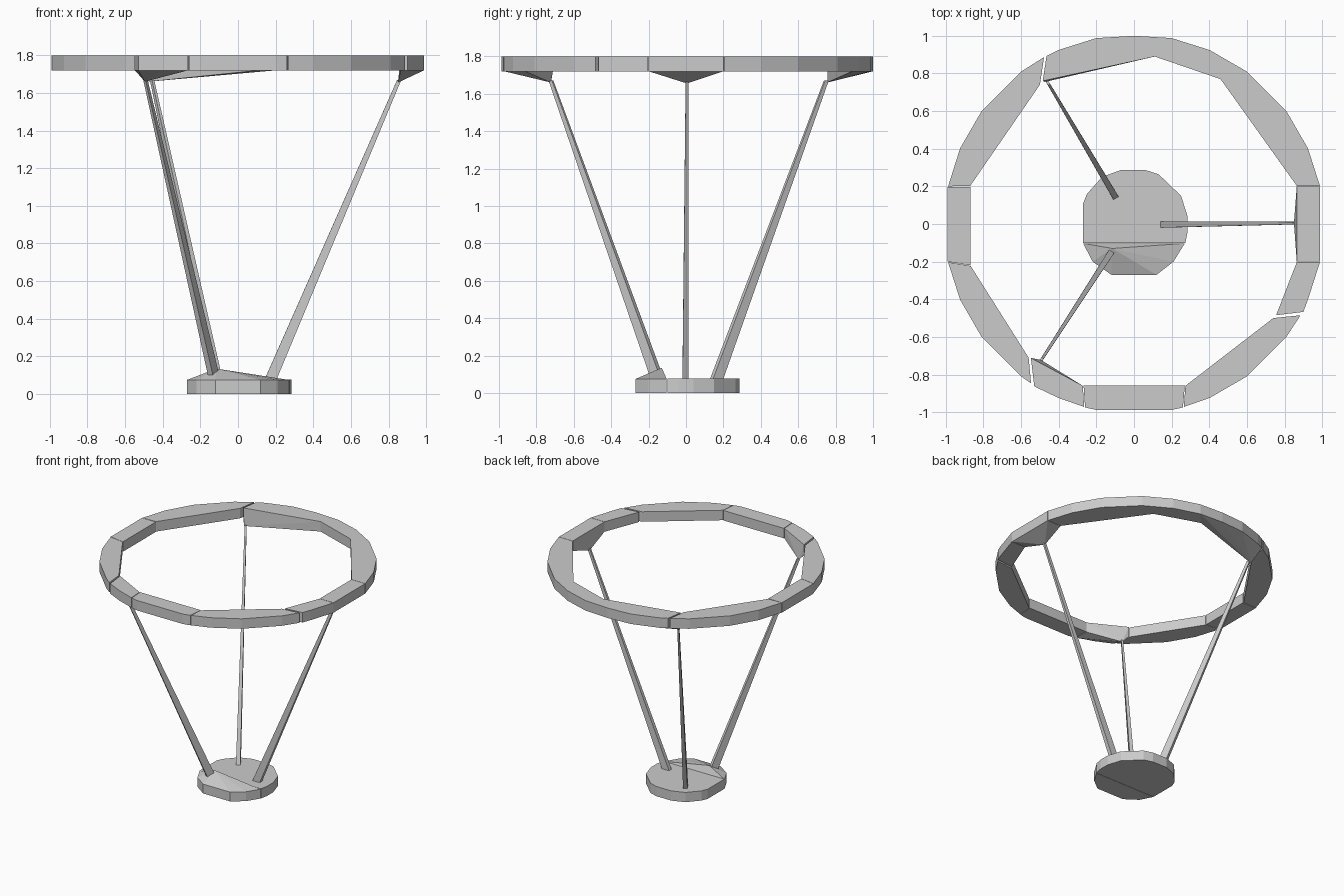
import bpy, bmesh
from math import radians, cos, sin, atan2, degrees
from mathutils import Vector

if "Cube" in bpy.data.objects:
    bpy.data.objects.remove(bpy.data.objects["Cube"])


def hull(name, pts):
    """Convex solid around the given 3D points."""
    bm = bmesh.new()
    for p in pts:
        bm.verts.new(p)
    res = bmesh.ops.convex_hull(bm, input=bm.verts)
    loose = [v for v in bm.verts if not v.link_faces]
    bmesh.ops.delete(bm, geom=loose, context='VERTS')
    bmesh.ops.dissolve_limit(bm, angle_limit=radians(0.5), verts=bm.verts, edges=bm.edges)
    bmesh.ops.recalc_face_normals(bm, faces=bm.faces)
    me = bpy.data.meshes.new(name)
    bm.to_mesh(me)
    bm.free()
    ob = bpy.data.objects.new(name, me)
    bpy.context.collection.objects.link(ob)
    return ob


def prism(name, outline, z0, z1, extra=()):
    return hull(name, [(x, y, z) for x, y in outline for z in (z0, z1)] + list(extra))


# Rim outline corners
quarter = [11.5, 23.5, 36.5, 53.5, 66.5, 78.5]
rim = [(q + 90 * k, 1.008) for k in range(4) for q in quarter] + [(90, 1.0)]


def angle(p):
    return degrees(atan2(p[1], p[0])) % 360


def rim_piece(name, o0, o1, inner, tip=None):
    """Rim section running counter-clockwise from o0 to o1."""
    a0, a1 = angle(o0), angle(o1)
    span = (a1 - a0) % 360
    mid = [(r * cos(radians(a)), r * sin(radians(a))) for a, r in rim
           if 0.6 < (a - a0) % 360 < span - 0.6]
    prism(name, [o0, *mid, o1, *inner], 1.72, 1.80, [tip] if tip else [])


tips = [(0.85, 0.005, 1.655), (-0.475, 0.755, 1.66), (-0.495, -0.722, 1.66)]

rim_piece("rim_right", (0.988, -0.2), (0.988, 0.2), [(0.865, 0.2), (0.865, -0.2)], tips[0])
rim_piece("rim_back_right", (0.988, 0.203), (0.6, 0.81), [(0.46, 0.77), (0.865, 0.203)])
rim_piece("rim_back", (0.6, 0.81), (0.2, 0.988), [(0.11, 0.89), (0.46, 0.77)])
rim_piece("rim_back_bracket", (0.2, 0.988), (-0.465, 0.893), [(-0.485, 0.76), (0.11, 0.89)], tips[1])
rim_piece("rim_back_left", (-0.478, 0.887), (-0.988, 0.2), [(-0.87, 0.203), (-0.5, 0.74)])
rim_piece("rim_left", (-0.99, 0.197), (-0.99, -0.2), [(-0.868, 0.197), (-0.868, -0.22)])
rim_piece("rim_front_left", (-0.988, -0.203), (-0.547, -0.847), [(-0.56, -0.71), (-0.868, -0.223)])
rim_piece("rim_front_bracket", (-0.53, -0.863), (-0.265, -0.972), [(-0.272, -0.86), (-0.548, -0.712)], tips[2])
rim_piece("rim_front", (-0.26, -0.975), (0.26, -0.975), [(0.27, -0.858), (-0.268, -0.858)])
rim_piece("rim_front_right", (0.265, -0.972), (0.885, -0.485), [(0.74, -0.5), (0.273, -0.86)])
rim_piece("rim_right_front", (0.9, -0.467), (0.988, -0.203), [(0.865, -0.203), (0.755, -0.485)])

# Base disc: main part and raised front part
prism("base_main", [(-0.27, -0.1), (0.273, -0.1), (0.285, -0.04), (0.285, 0.04), (0.25, 0.15),
                    (0.13, 0.265), (0.06, 0.287), (-0.07, 0.287), (-0.17, 0.25), (-0.25, 0.16),
                    (-0.27, 0.11)], 0, 0.078)
prism("base_front", [(-0.27, -0.103), (0.27, -0.103), (0.21, -0.2), (0.12, -0.27),
                     (-0.12, -0.27), (-0.22, -0.2)], 0, 0.075, [(-0.115, -0.13, 0.135)])


# Tapered legs
def leg(name, foot, top):
    d = Vector((top[0] - foot[0], top[1] - foot[1], 0)).normalized()
    t = Vector((-d.y, d.x, 0))
    pts = []
    for c, r, w in ((Vector(foot), 0.032, 0.016), (Vector(top), 0.011, 0.007)):
        pts += [c + d * r * i + t * w * j for i in (-1, 1) for j in (-1, 1)]
    hull(name, pts)


leg("leg_right", (0.17, -0.003, 0.07), (0.857, 0.005, 1.67))
leg("leg_back_left", (-0.11, 0.162, 0.07), (-0.457, 0.75, 1.67))
leg("leg_front_left", (-0.125, -0.155, 0.08), (-0.492, -0.722, 1.67))
